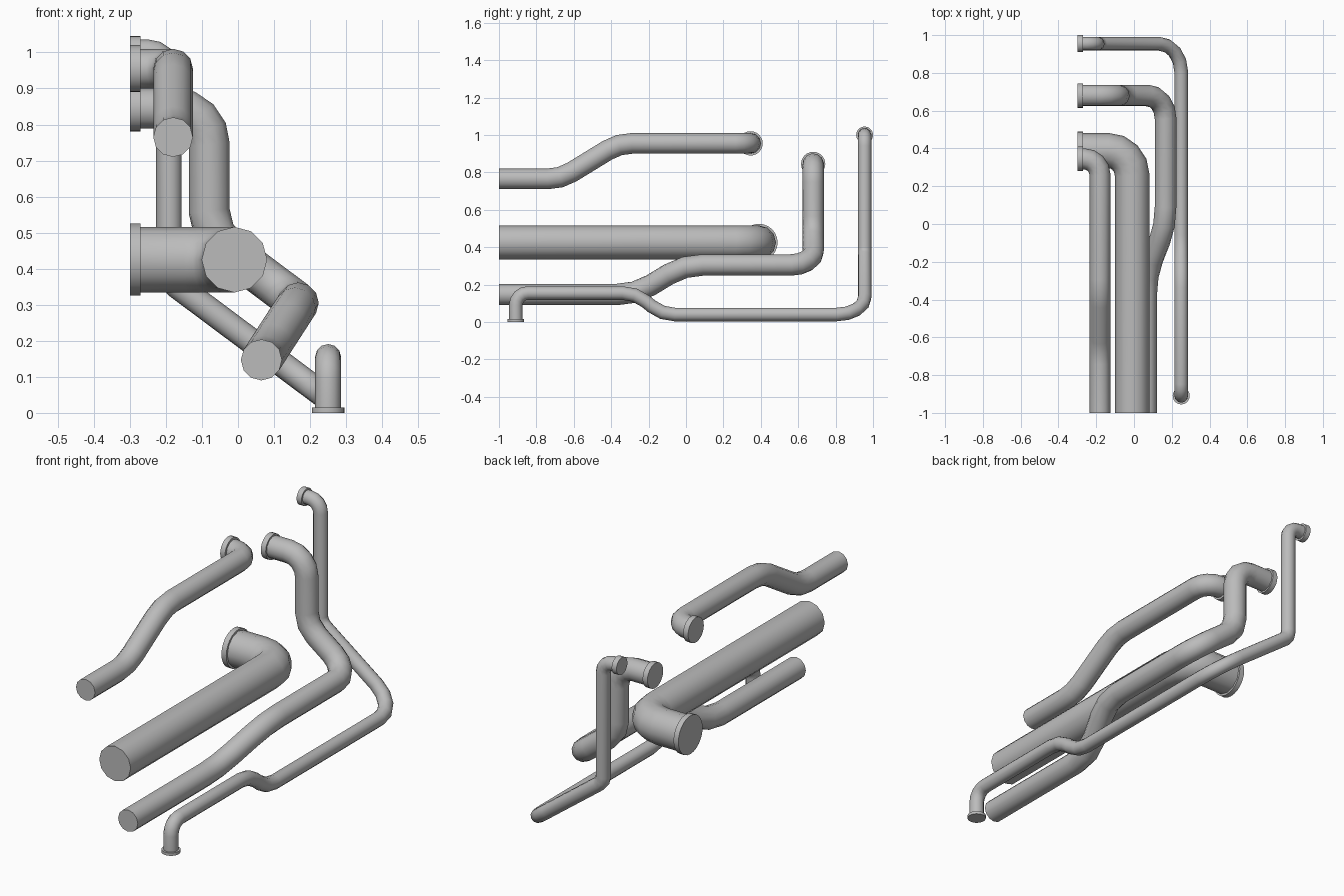
import bpy
import bmesh
import math
from mathutils import Vector, Matrix

SIDES = 12

cube = bpy.data.objects.get("Cube")
if cube:
    bpy.data.objects.remove(cube, do_unlink=True)

grey = bpy.data.materials.new("pipe_grey")
grey.use_nodes = True
colour = (0.5, 0.5, 0.5, 1)
grey.diffuse_color = colour
grey.node_tree.nodes["Principled BSDF"].inputs["Base Color"].default_value = colour


def finish(name, bm):
    """Turn a bmesh into a smooth-shaded object with sharp rims."""
    bmesh.ops.recalc_face_normals(bm, faces=bm.faces)
    mesh = bpy.data.meshes.new(name)
    bm.to_mesh(mesh)
    bm.free()
    mesh.materials.append(grey)
    obj = bpy.data.objects.new(name, mesh)
    bpy.context.collection.objects.link(obj)
    bpy.ops.object.select_all(action='DESELECT')
    obj.select_set(True)
    bpy.context.view_layer.objects.active = obj
    bpy.ops.object.shade_smooth_by_angle(angle=math.radians(40))
    return obj


def rounded_path(corners):
    """Replace each (point, trim) corner by a circular arc."""
    pts = [Vector(p) for p, _ in corners]
    path = [pts[0]]
    for i in range(1, len(pts) - 1):
        trim = corners[i][1]
        a = (pts[i - 1] - pts[i]).normalized()
        b = (pts[i + 1] - pts[i]).normalized()
        half = a.angle(b) / 2
        turn = math.pi - 2 * half
        centre = pts[i] + (a + b).normalized() * trim / math.cos(half)
        start = pts[i] + a * trim - centre
        axis = (-a).cross(b)
        steps = max(2, round(turn / math.radians(22.5)))
        for k in range(steps + 1):
            path.append(centre + Matrix.Rotation(turn * k / steps, 3, axis) @ start)
    path.append(pts[-1])
    return path


def pipe(name, radius, corners):
    """Sweep a round section along the path, mitring every joint."""
    path = rounded_path(corners)
    dirs = [(q - p).normalized() for p, q in zip(path, path[1:])]
    side = Vector((1, 0, 0))
    up = side.cross(dirs[0])
    bm = bmesh.new()
    ring = []
    for k in range(SIDES):
        t = math.tau * k / SIDES
        ring.append(path[0] + radius * (side * math.cos(t) + up * math.sin(t)))
    rings = [[bm.verts.new(p) for p in ring]]
    for i in range(1, len(path)):
        d = dirs[i - 1]
        normal = d if i == len(dirs) else (d + dirs[i]).normalized()
        # slide the section along the run until it meets the mitre plane
        ring = [p + d * ((path[i] - p).dot(normal) / d.dot(normal)) for p in ring]
        rings.append([bm.verts.new(p) for p in ring])
    for r, s in zip(rings, rings[1:]):
        for k in range(SIDES):
            n = (k + 1) % SIDES
            bm.faces.new((r[k], r[n], s[n], s[k]))
    bm.faces.new(rings[0])
    bm.faces.new(rings[-1])
    return finish(name, bm)


def flange(name, radius, centre, thick, axis):
    bm = bmesh.new()
    bmesh.ops.create_cone(bm, cap_ends=True, segments=24, radius1=radius,
                          radius2=radius, depth=thick)
    turn = Vector((0, 0, 1)).rotation_difference(Vector(axis)).to_matrix()
    bmesh.ops.rotate(bm, verts=bm.verts, matrix=turn)
    bmesh.ops.translate(bm, verts=bm.verts, vec=centre)
    return finish(name, bm)


END = -0.29

# Upper pipe with a step up
pipe("upper_pipe", 0.055, [
    ((-0.18, -1, 0.765), 0), ((-0.18, -0.67, 0.765), 0.07),
    ((-0.18, -0.36, 0.955), 0.07), ((-0.18, 0.345, 0.955), 0.085),
    ((END, 0.345, 0.955), 0)])

# Thick straight pipe
pipe("thick_pipe", 0.091, [
    ((-0.01, -1, 0.425), 0), ((-0.01, 0.39, 0.425), 0.13),
    ((END, 0.39, 0.425), 0)])

# Middle pipe that shifts sideways and rises at the back
pipe("middle_pipe", 0.057, [
    ((0.065, -1, 0.147), 0), ((0.065, -0.27, 0.147), 0.1),
    ((0.167, -0.01, 0.305), 0.1), ((0.167, 0.68, 0.305), 0.12),
    ((-0.08, 0.68, 0.49), 0.07), ((-0.08, 0.68, 0.845), 0.1),
    ((END, 0.68, 0.845), 0)])

# Thin pipe from the floor outlet to the high rear outlet
pipe("thin_pipe", 0.036, [
    ((0.25, -0.91, 0.008), 0), ((0.25, -0.91, 0.155), 0.065),
    ((0.25, -0.27, 0.155), 0.07), ((0.25, -0.13, 0.04), 0.07),
    ((0.25, 0.955, 0.04), 0.15), ((-0.192, 0.955, 0.37), 0.03),
    ((-0.192, 0.955, 1.0), 0.06), ((END, 0.955, 1.0), 0)])

# Flanges on the side outlets and the floor outlet
for name, radius, y, z in (("upper_flange", 0.065, 0.345, 0.955),
                           ("thick_flange", 0.1, 0.39, 0.425),
                           ("middle_flange", 0.065, 0.68, 0.845),
                           ("thin_flange", 0.045, 0.955, 1.0)):
    flange(name, radius, (-0.285, y, z), 0.028, (1, 0, 0))
flange("floor_flange", 0.045, (0.25, -0.91, 0.0075), 0.015, (0, 0, 1))
